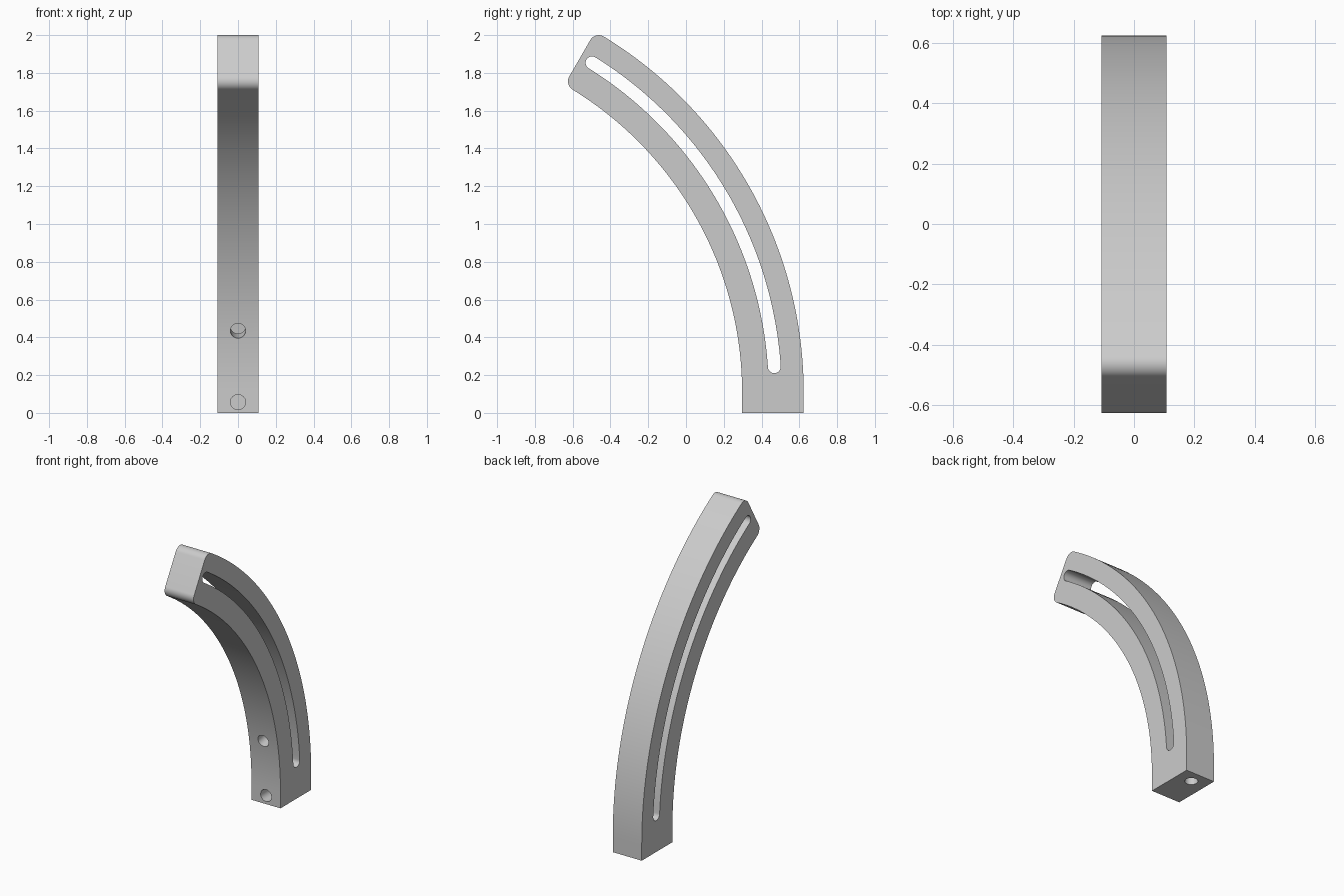
import bpy, bmesh
from math import sin, cos, pi, radians
from mathutils import Matrix, Vector

cube = bpy.data.objects.get("Cube")
if cube:
    bpy.data.objects.remove(cube, do_unlink=True)

# Main dimensions: arc centre in the y-z plane, radii and width
CY, CZ = -1.584, 0.108
R_IN, R_OUT = 1.881, 2.207
END = radians(60)
HALF_W = 0.1075
FILLET = 0.052
SLOT_R, SLOT_HALF = 2.056, 0.034
HOLE_R = 0.04

grey = bpy.data.materials.new("light grey")
grey.use_nodes = True
grey.diffuse_color = (0.6, 0.6, 0.6, 1)
grey.node_tree.nodes["Principled BSDF"].inputs["Base Color"].default_value = (0.6, 0.6, 0.6, 1)


def arc(cy, cz, r, a0, a1, n):
    steps = [a0 + (a1 - a0) * i / n for i in range(n + 1)]
    return [(cy + r * cos(a), cz + r * sin(a)) for a in steps]


def on_arc(r, a):
    return CY + r * cos(a), CZ + r * sin(a)


def make_object(name, bm):
    bmesh.ops.recalc_face_normals(bm, faces=bm.faces)
    mesh = bpy.data.meshes.new(name)
    bm.to_mesh(mesh)
    bm.free()
    mesh.materials.append(grey)
    obj = bpy.data.objects.new(name, mesh)
    bpy.context.collection.objects.link(obj)
    return obj


def extrude_profile(name, points, half):
    bm = bmesh.new()
    face = bm.faces.new([bm.verts.new((-half, y, z)) for y, z in points])
    res = bmesh.ops.extrude_face_region(bm, geom=[face])
    moved = [v for v in res["geom"] if isinstance(v, bmesh.types.BMVert)]
    bmesh.ops.translate(bm, verts=moved, vec=(2 * half, 0, 0))
    return make_object(name, bm)


def drill(name, start, end):
    a, b = Vector(start), Vector(end)
    turn = (b - a).to_track_quat("Z", "Y").to_matrix().to_4x4()
    bm = bmesh.new()
    bmesh.ops.create_cone(bm, cap_ends=True, segments=40, radius1=HOLE_R,
                          radius2=HOLE_R, depth=(b - a).length,
                          matrix=Matrix.Translation((a + b) / 2) @ turn)
    return make_object(name, bm)


# Curved bar: straight foot, two concentric arcs, rounded far corners
a_out = END - FILLET / (R_OUT - FILLET)
a_in = END - FILLET / (R_IN + FILLET)
outline = [(CY + R_IN, 0), (CY + R_OUT, 0)]
outline += arc(CY, CZ, R_OUT, 0, a_out, 72)
outline += arc(*on_arc(R_OUT - FILLET, a_out), FILLET, a_out, END + pi / 2, 12)
outline += arc(*on_arc(R_IN + FILLET, a_in), FILLET, END + pi / 2, a_in + pi, 12)
outline += arc(CY, CZ, R_IN, a_in, 0, 72)
bar = extrude_profile("curved_bar", outline, HALF_W)

# Long curved slot with round ends
s0, s1 = radians(3.8), radians(58.1)
slot = arc(CY, CZ, SLOT_R + SLOT_HALF, s0, s1, 72)
slot += arc(*on_arc(SLOT_R, s1), SLOT_HALF, s1, s1 + pi, 14)[1:-1]
slot += arc(CY, CZ, SLOT_R - SLOT_HALF, s1, s0, 72)
slot += arc(*on_arc(SLOT_R, s0), SLOT_HALF, s0 + pi, s0 + 2 * pi, 14)[1:-1]

# Radial hole into the slot, blind hole in the front, blind hole in the foot
tilt = radians(10)
cutters = [
    extrude_profile("slot_cutter", slot, HALF_W * 2),
    drill("radial_hole_cutter", (0, *on_arc(R_IN - 0.1, tilt)), (0, *on_arc(SLOT_R, tilt))),
    drill("front_hole_cutter", (0, 0.2, 0.057), (0, 0.45, 0.057)),
    drill("foot_hole_cutter", (0, 0.538, -0.1), (0, 0.538, 0.16)),
]
for cutter in cutters:
    cutter.hide_render = True
    mod = bar.modifiers.new(cutter.name, "BOOLEAN")
    mod.operation = "DIFFERENCE"
    mod.solver = "EXACT"
    mod.object = cutter

# Bake the cuts and remove the cutters
bpy.context.view_layer.update()
graph = bpy.context.evaluated_depsgraph_get()
cut_mesh = bpy.data.meshes.new_from_object(bar.evaluated_get(graph))
bar.modifiers.clear()
bar.data = cut_mesh
bar.data.name = "curved_bar"
for cutter in cutters:
    bpy.data.objects.remove(cutter, do_unlink=True)

bpy.ops.object.select_all(action="DESELECT")
bar.select_set(True)
bpy.context.view_layer.objects.active = bar
bpy.ops.object.shade_smooth_by_angle(angle=radians(30))
